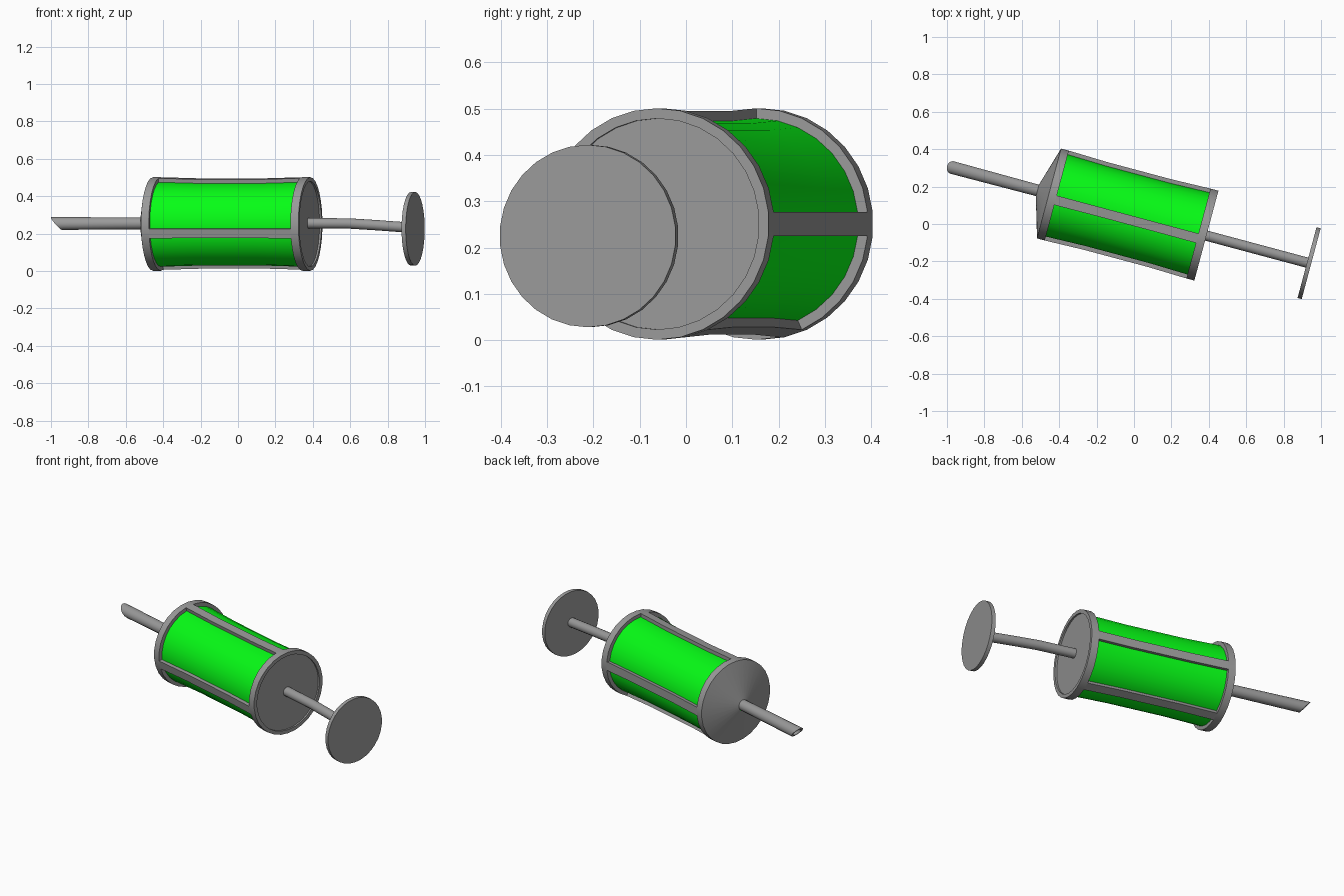
import bpy, bmesh
from math import sin, cos, radians, pi
from mathutils import Matrix

if "Cube" in bpy.data.objects:
    bpy.data.objects.remove(bpy.data.objects["Cube"])

# Everything is built along local x, then turned 15 degrees about z
N = 30
PLACE = Matrix.Rotation(radians(-15), 4, 'Z') @ Matrix.Translation((0, 0.04, 0.251))
WAIST = [(-0.438, 0.25), (-0.22, 0.244), (0.13, 0.244), (0.346, 0.25)]


def material(name, colour):
    mat = bpy.data.materials.new(name)
    mat.diffuse_color = colour
    mat.use_nodes = True
    mat.node_tree.nodes["Principled BSDF"].inputs["Base Color"].default_value = mat.diffuse_color
    return mat


green = material("green_liquid", (0.002, 0.98, 0.008, 1))
metal = material("dark_metal", (0.32, 0.32, 0.32, 1))


def finish(bm, name, mat=metal):
    bmesh.ops.remove_doubles(bm, verts=bm.verts, dist=1e-5)
    bmesh.ops.recalc_face_normals(bm, faces=bm.faces)
    bm.transform(PLACE)
    me = bpy.data.meshes.new(name)
    bm.to_mesh(me)
    bm.free()
    ob = bpy.data.objects.new(name, me)
    bpy.context.collection.objects.link(ob)
    me.materials.append(mat)
    bpy.ops.object.select_all(action='DESELECT')
    ob.select_set(True)
    bpy.context.view_layer.objects.active = ob
    bpy.ops.object.shade_smooth_by_angle(angle=radians(30))
    return ob


def lathe(profile, n=N):
    """Profile points are (x, radius[, height offset]); radius 0 closes the end."""
    bm = bmesh.new()
    rings = []
    for x, r, *dz in profile:
        h = dz[0] if dz else 0
        if r == 0:
            rings.append([bm.verts.new((x, 0, h))] * n)
        else:
            rings.append([bm.verts.new((x, r * cos((i + .5) * 2 * pi / n),
                                        h + r * sin((i + .5) * 2 * pi / n))) for i in range(n)])
    for a, b in zip(rings, rings[1:]):
        for i in range(n):
            j = (i + 1) % n
            bm.faces.new(list(dict.fromkeys((a[i], a[j], b[j], b[i]))))
    return bm


# Coloured chamber, slightly waisted
finish(lathe([(x, r - 0.022) for x, r in WAIST]), "liquid_chamber", green)

# End caps: conical at the needle, recessed flat at the plunger
finish(lathe([(-0.438, 0.22), (-0.438, 0.25), (-0.481, 0.25), (-0.546, 0.03)]), "needle_cap")
finish(lathe([(0.346, 0.22), (0.346, 0.25), (0.390, 0.25), (0.390, 0.228),
              (0.38, 0.228), (0.38, 0)]), "plunger_cap")

# Four frame bars, each one side of the 30-gon wide
bm = bmesh.new()
for deg in (0, 96, 192, 288):
    a, b = radians(deg - 6), radians(deg + 6)
    strips = []
    for x, r in WAIST:
        strips.append([bm.verts.new((x, q * cos(t), q * sin(t)))
                       for q, t in ((r - .025, a), (r, a), (r, b), (r - .025, b))])
    for s, t in zip(strips, strips[1:]):
        for k in range(3):
            bm.faces.new((s[k], s[k + 1], t[k + 1], t[k]))
finish(bm, "frame_bars")

# Needle with a slanted hollow tip
bm = lathe([(-0.53, 0.032), (-1.013, 0.035), (-1.013, 0.025), (-0.95, 0.025), (-0.95, 0)], 16)
for v in bm.verts:
    v.co.z += 0.003
    if v.co.x < -1:
        v.co.x -= v.co.z * 0.87
finish(bm, "needle")

# Plunger rod, bending slightly down, and its thumb disc
finish(lathe([(0.375, 0.028, 0.004), (0.6, 0.028, 0.003), (0.75, 0.028, -0.006),
              (0.95, 0.028, -0.02)], 16), "plunger_rod")
finish(lathe([(0.947, 0, -0.026), (0.947, 0.197, -0.026), (0.97, 0.197, -0.026),
              (0.97, 0, -0.026)]), "thumb_disc")
